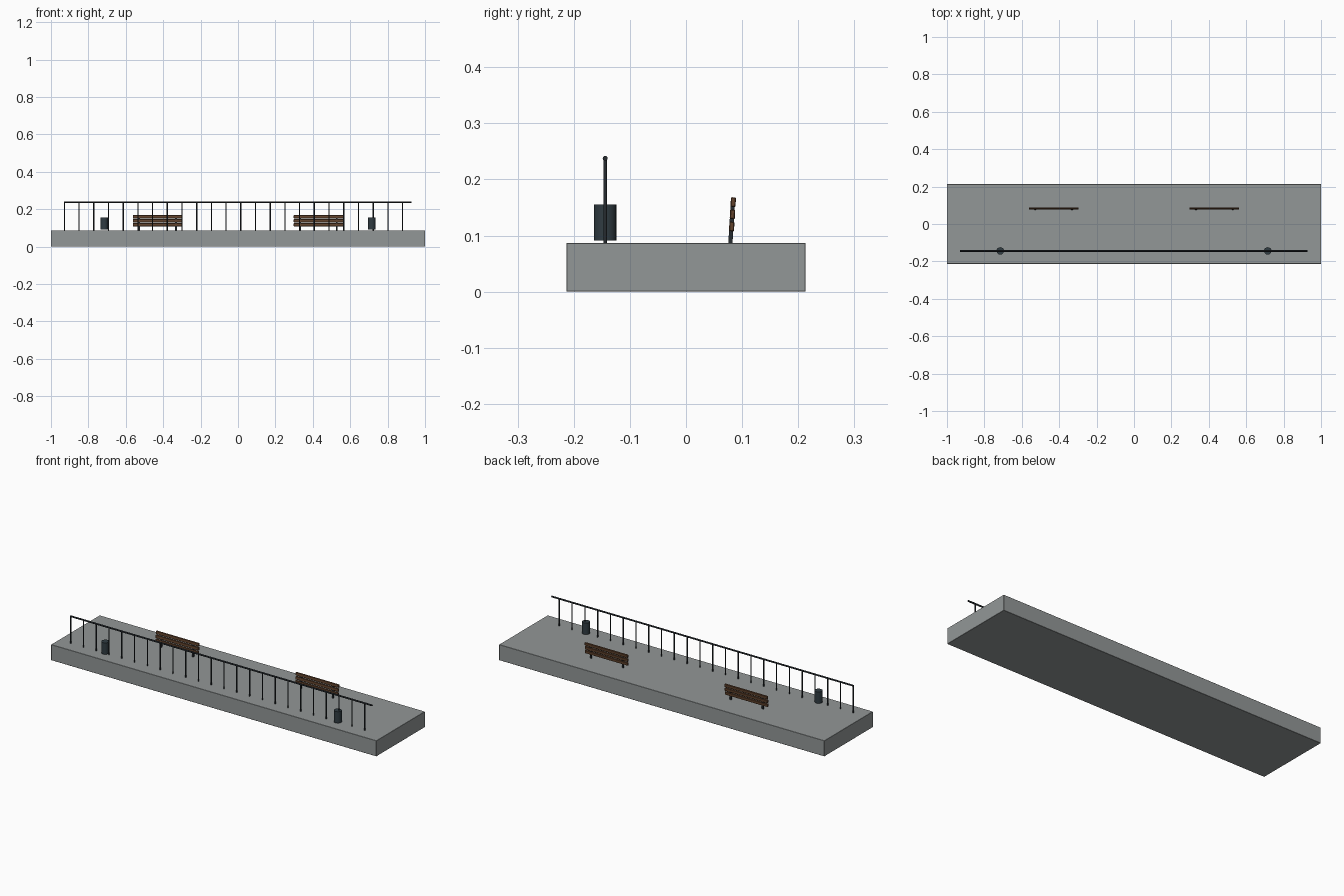
import bpy, math

if "Cube" in bpy.data.objects:
    bpy.data.objects.remove(bpy.data.objects["Cube"])

def material(name, rgb):
    m = bpy.data.materials.new(name)
    m.diffuse_color = (*rgb, 1)
    m.use_nodes = True
    m.node_tree.nodes["Principled BSDF"].inputs["Base Color"].default_value = m.diffuse_color
    return m

CONCRETE = material("concrete", (0.29, 0.31, 0.31))
METAL = material("dark_metal", (0.02, 0.025, 0.03))
BIN = material("bin_metal", (0.03, 0.045, 0.055))
WOOD = material("wood", (0.12, 0.055, 0.025))

def box(name, loc, size, mat, rot=(0, 0, 0), bevel=0):
    bpy.ops.mesh.primitive_cube_add(size=1, location=loc, rotation=rot)
    ob = bpy.context.object
    ob.name = name
    ob.scale = size
    bpy.ops.object.transform_apply(location=False, rotation=False, scale=True)
    ob.data.materials.append(mat)
    if bevel:
        b = ob.modifiers.new("bevel", "BEVEL")
        b.width, b.segments = bevel, 1
    return ob

def cylinder(name, loc, r, depth, mat, sides, rot=(0, 0, 0)):
    bpy.ops.mesh.primitive_cylinder_add(vertices=sides, radius=r, depth=depth,
                                        location=loc, rotation=rot)
    ob = bpy.context.object
    ob.name = name
    ob.data.materials.append(mat)
    bpy.ops.object.shade_smooth_by_angle(angle=math.radians(50))
    return ob

TOP = 0.087       # deck height
RAIL_Y = -0.144

# concrete platform
box("platform", (0, 0, TOP / 2), (2, 0.426, TOP), CONCRETE, bevel=0.001)

# railing: top rail and evenly spaced posts
cylinder("top_rail", (-0.002, RAIL_Y, 0.2375), 0.0045, 1.857, METAL, 12,
         (0, math.pi / 2, 0))
for i in range(24):
    cylinder(f"rail_post_{i + 1}", (-0.928 + i * 0.0786, RAIL_Y, (TOP + 0.237) / 2),
             0.0032, 0.237 - TOP, METAL, 8)

# litter bins
for side in (-1, 1):
    cylinder("litter_bin", (side * 0.715, RAIL_Y, 0.123), 0.02, 0.064, BIN, 20)

# bench backs: three slats on two leaning supports
LEAN = -math.radians(3.5)
for side in (-1, 1):
    cx = side * 0.43
    for i in range(3):
        z = 0.116 + i * 0.0218
        y = 0.0815 + (z - 0.116) * math.tan(-LEAN)
        box(f"bench_slat_{i + 1}", (cx, y, z), (0.264, 0.009, 0.017), WOOD,
            (LEAN, 0, 0), bevel=0.0015)
    for s in (-1, 1):
        box("bench_support", (cx + s * 0.0985, 0.0815, 0.1255),
            (0.009, 0.0075, 0.078), METAL, (LEAN, 0, 0))
